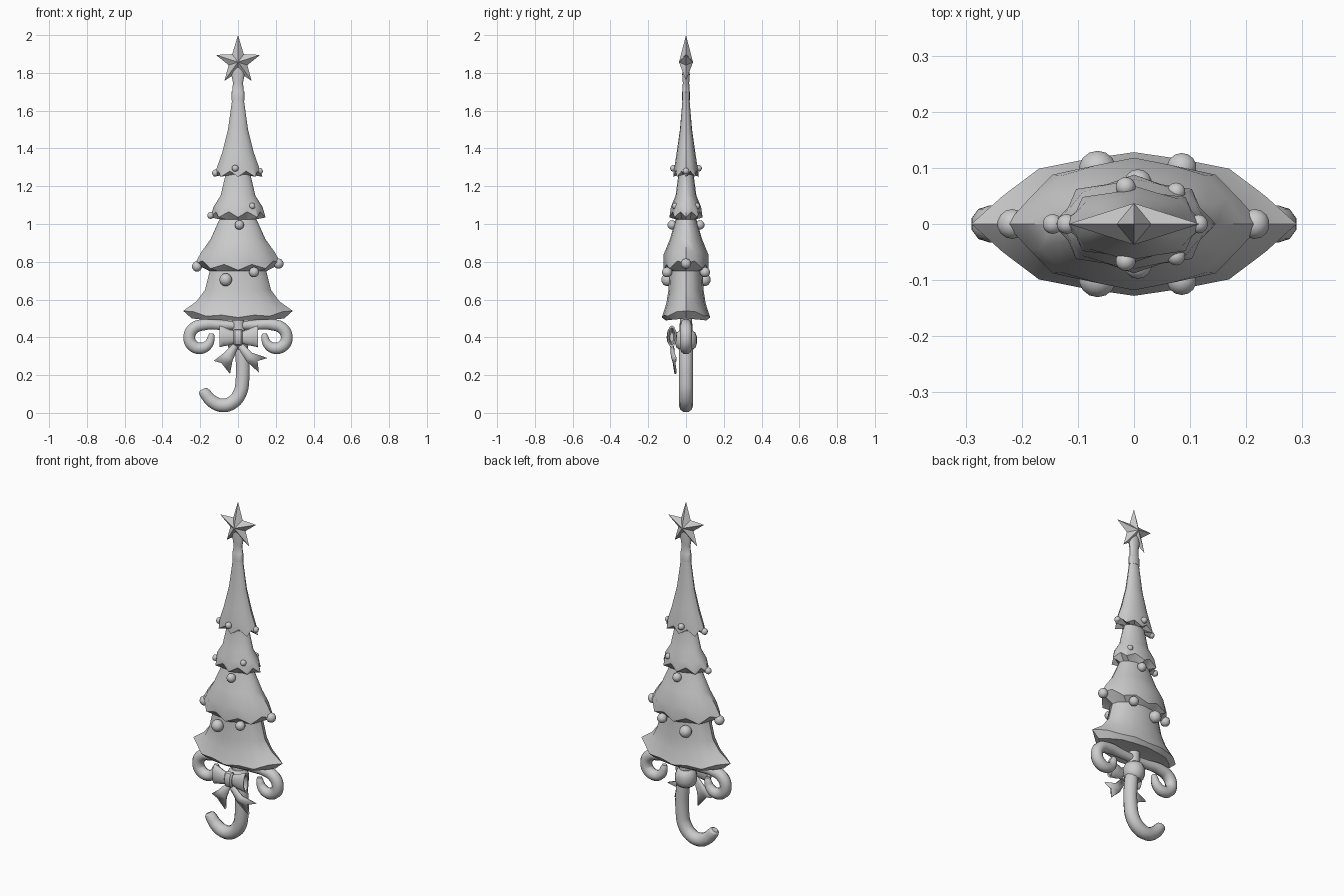
import bpy, bmesh
from math import sin, cos, pi, radians, copysign
from mathutils import Vector

if "Cube" in bpy.data.objects:
    bpy.data.objects.remove(bpy.data.objects["Cube"])


def finish(name, bm, angle=35):
    bmesh.ops.recalc_face_normals(bm, faces=bm.faces[:])
    me = bpy.data.meshes.new(name)
    bm.to_mesh(me)
    bm.free()
    ob = bpy.data.objects.new(name, me)
    bpy.context.collection.objects.link(ob)
    smooth(ob, angle)
    return ob


def smooth(ob, angle=35):
    bpy.ops.object.select_all(action='DESELECT')
    ob.select_set(True)
    bpy.context.view_layer.objects.active = ob
    bpy.ops.object.shade_smooth_by_angle(angle=radians(angle))


def loft(name, rings, angle=35):
    bm = bmesh.new()
    rows = [[bm.verts.new(p) for p in r] for r in rings]
    for a, b in zip(rows, rows[1:]):
        for i in range(len(a)):
            j = (i + 1) % len(a)
            bm.faces.new((a[i], a[j], b[j], b[i]))
    bm.faces.new(rows[0])
    bm.faces.new(rows[-1])
    return finish(name, bm, angle)


def spow(v, p):
    return copysign(abs(v) ** p, v) if abs(v) > 1e-6 else 0.0


def ring(z, rx, ry, notch=1.0, rise=0.0, lift=0.0, px=1.0, py=1.0):
    # 16-point oval; every other point can be pulled in and raised to a jag
    pts = []
    for k in range(8):
        for h in (0, 1):
            c0, s0 = [spow(cos(k * pi / 4), px), spow(sin(k * pi / 4), py)]
            if h:
                c1 = spow(cos((k + 1) * pi / 4), px)
                s1 = spow(sin((k + 1) * pi / 4), py)
                a = (k + .5) * pi / 4
                # midpoint, bulged to the oval when there is no notch
                f = notch / cos(pi / 8)
                c0, s0 = (c0 + c1) / 2 * f, (s0 + s1) / 2 * f
            zz = z + rise * h + lift * abs(c0) ** 3
            pts.append((rx * c0, ry * s0, zz))
    return pts


def tube(name, pts, depth, flip=1):
    cu = bpy.data.curves.new(name, 'CURVE')
    cu.dimensions = '3D'
    cu.bevel_depth = depth
    cu.bevel_resolution = 3
    cu.resolution_u = 5
    cu.use_fill_caps = True
    sp = cu.splines.new('BEZIER')
    sp.bezier_points.add(len(pts) - 1)
    for bp, (x, z, r) in zip(sp.bezier_points, pts):
        bp.co = (x * flip, 0, z)
        bp.radius = r
        bp.handle_left_type = bp.handle_right_type = 'AUTO'
    ob = bpy.data.objects.new(name, cu)
    bpy.context.collection.objects.link(ob)
    bpy.ops.object.select_all(action='DESELECT')
    ob.select_set(True)
    bpy.context.view_layer.objects.active = ob
    bpy.ops.object.convert(target='MESH')
    smooth(bpy.context.view_layer.objects.active, 45)


# Tree: four flared tiers with jagged rims in one skin
tree = [
    (1.665, .030, .018), (1.50, .053, .032), (1.38, .083, .049),
    (1.29, .115, .063, .95, .01), (1.25, .130, .068, .86, .03),
    (1.262, .066, .040), (1.15, .092, .055), (1.09, .13, .08, .95, .01),
    (1.035, .146, .088, .87, .03), (1.025, .098, .055),
    (.92, .145, .085), (.84, .195, .118, .95, .01, .01, 1.2, .9),
    (.755, .228, .118, .93, .03, .035, 1.3, .85),
    (.75, .150, .088), (.65, .175, .093),
    (.58, .220, .104, .98, 0, .01, 1.3, .85),
    (.505, .290, .128, .94, .012, .035, 1.55, .75),
    (.49, .245, .108, .96, 0, .01, 1.4, .8),
    (.50, .05, .04)]
loft("tree", [ring(*r) for r in tree])

# Stem under the star
loft("star_stem", [ring(*r) for r in (
    (1.655, .034, .020), (1.70, .034, .020), (1.705, .029, .018),
    (1.75, .027, .017), (1.79, .035, .020), (1.84, .032, .018))])

# Five-pointed faceted star
bm = bmesh.new()
rim = []
for i in range(10):
    r = .052 if i % 2 else (.143 if i == 0 else .123)
    rim.append(bm.verts.new((r * sin(i * pi / 5), 0, 1.857 + r * cos(i * pi / 5))))
for y in (-.037, .037):
    tip = bm.verts.new((0, y, 1.857))
    for i in range(10):
        bm.faces.new((rim[i], rim[(i + 1) % 10], tip))
finish("star", bm, 15)

# Baubles: (x, y, z, radius); those off the side edges repeat on the back
for x, y, z, r in (
        (-.120, 0, 1.27, .018), (.115, 0, 1.28, .017), (-.015, .066, 1.295, .018),
        (.075, .057, 1.095, .017), (-.145, 0, 1.045, .018), (.007, .073, .995, .025),
        (-.217, 0, .775, .027), (.215, 0, .79, .027),
        (.085, .100, .745, .027), (-.065, .097, .705, .034)):
    for s in ((-1, 1) if y else (1,)):
        bpy.ops.mesh.primitive_uv_sphere_add(
            segments=14, ring_count=9, radius=r, location=(x, y * s, z))
        ob = bpy.context.object
        ob.name = "bauble"
        smooth(ob, 60)

# Hooked cane handle
tube("cane", [(0, .51, .85), (.005, .42, .9), (.02, .32, 1), (.024, .18, 1),
              (.008, .10, 1), (-.035, .052, 1), (-.085, .040, 1),
              (-.135, .060, .95), (-.172, .100, .85), (-.183, .116, .75),
              (-.188, .125, .45)], .038)

# Two curled scrolls under the tree
scroll = [(0, .462, .7), (.09, .465, .8), (.18, .467, .95), (.238, .445, 1),
          (.258, .395, 1), (.238, .355, 1), (.195, .342, .95),
          (.158, .362, .8), (.142, .40, .6), (.14, .42, .4)]
for s, n in ((-1, "left"), (1, "right")):
    tube("scroll_" + n, scroll, .033, s)

# Ring band around the cane behind the bow
loft("cane_band", [ring(z, r, r) for z, r in (
    (.335, .036), (.345, .050), (.37, .059), (.40, .059), (.425, .05), (.435, .036))])


# Bow: knot, two loops, two forked tails
def xring(x, hy, hz, y, z, n=12):
    return [(x, y + hy * cos(2 * pi * i / n), z + hz * sin(2 * pi * i / n))
            for i in range(n)]


loft("bow_knot", [xring(x, hy, hz, -.078, .40) for x, hy, hz in (
    (-.024, .016, .036), (-.016, .025, .045), (.016, .025, .045), (.024, .016, .036))])
for s, n in ((-1, "left"), (1, "right")):
    loft("bow_loop_" + n, [xring(s * x + .003, hy, hz, -.075, z) for x, hy, hz, z in (
        (.015, .014, .030, .40), (.05, .022, .042, .40), (.085, .027, .053, .405),
        (.102, .024, .058, .405), (.100, .017, .046, .405), (.05, .010, .025, .40))])

for n, outer, notch, inner in (
        ("left", (-.127, .275), (-.088, .265), (-.042, .207)),
        ("right", (.155, .290), (.103, .275), (.110, .215))):
    s = -1 if n == "left" else 1
    top = [(s * .002, .345), (s * .018, .372)]
    mid = [(s * .045, .275), (s * .072, .318)]
    if s < 0:
        mid[0] = (-.03, .275)
    hinge = ((mid[0][0] + mid[1][0]) / 2, (mid[0][1] + mid[1][1]) / 2)
    root = ((top[0][0] + top[1][0]) / 2, (top[0][1] + top[1][1]) / 2)
    rows = [[top[0], root, top[1]], [mid[0], hinge, mid[1]], [inner, notch, outer]]
    bm = bmesh.new()
    g = [[bm.verts.new((x, y - (.008 if j == 1 else 0), z))
          for j, (x, z) in enumerate(row)]
         for row, y in zip(rows, (-.070, -.066, -.055))]
    for a, b in zip(g, g[1:]):
        for j in range(2):
            bm.faces.new((a[j], a[j + 1], b[j + 1], b[j]))
    ob = finish("bow_tail_" + n, bm, 30)
    m = ob.modifiers.new("thickness", 'SOLIDIFY')
    m.thickness = .012
    m.offset = 0
